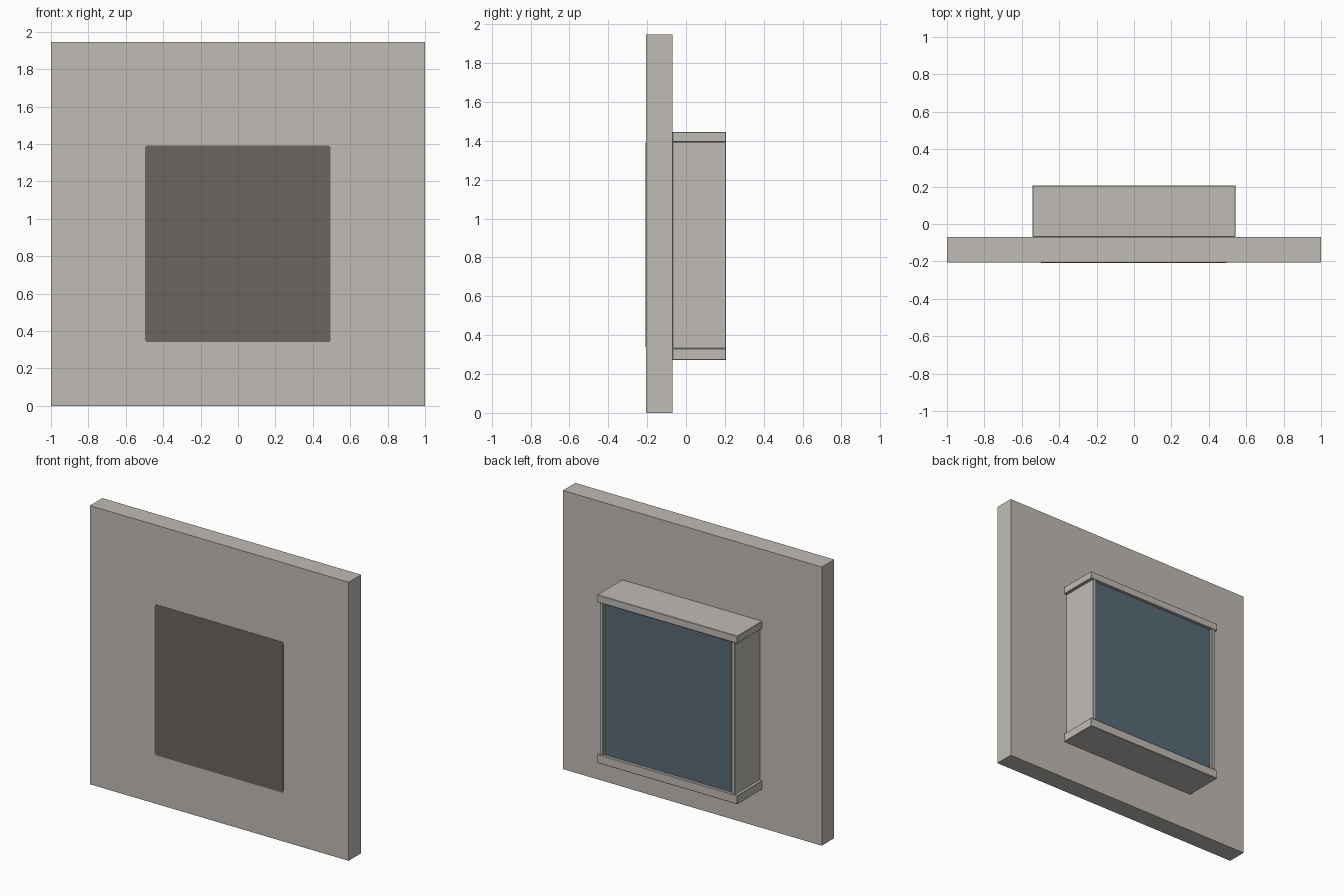
import bpy
import bmesh

if "Cube" in bpy.data.objects:
    bpy.data.objects.remove(bpy.data.objects["Cube"], do_unlink=True)


def material(name, rgb):
    m = bpy.data.materials.new(name)
    m.use_nodes = True
    col = (*rgb, 1.0)
    m.diffuse_color = col
    m.node_tree.nodes["Principled BSDF"].inputs["Base Color"].default_value = col
    return m


STONE = material("warm grey stone", (0.527, 0.503, 0.468))
DARK = material("dark brown grey", (0.147, 0.130, 0.112))
GLASS = material("blue grey glass", (0.100, 0.147, 0.178))


def box(name, x, y, z, mat, bevel=0.0, corners=0.0):
    """Box from (min, max) ranges; corners rounds only the edges running along y."""
    bm = bmesh.new()
    bmesh.ops.create_cube(bm, size=1.0)
    for v in bm.verts:
        for i, (lo, hi) in enumerate((x, y, z)):
            v.co[i] = hi if v.co[i] > 0 else lo
    if corners:
        edges = [e for e in bm.edges
                 if abs(e.verts[0].co.y - e.verts[1].co.y) > 1e-5]
        bmesh.ops.bevel(bm, geom=edges, offset=corners, segments=3,
                        profile=0.5, affect='EDGES')
    mesh = bpy.data.meshes.new(name)
    bm.to_mesh(mesh)
    bm.free()
    mesh.materials.append(mat)
    ob = bpy.data.objects.new(name, mesh)
    bpy.context.collection.objects.link(ob)
    if bevel:
        mod = ob.modifiers.new("soft edge", 'BEVEL')
        mod.width = bevel
        mod.segments = 1
    return ob


FRONT, WALL_BACK, BACK = -0.207, -0.07, 0.207

# Wall slab and the dark panel on its front
box("wall_slab", (-1, 1), (FRONT, WALL_BACK), (0, 1.946), STONE)
box("front_panel", (-0.497, 0.495), (FRONT - 0.002, FRONT + 0.004),
    (0.34, 1.392), DARK, corners=0.015)

# Projecting window box: head, sill and two cheeks
box("window_head", (-0.542, 0.542), (WALL_BACK, BACK), (1.394, 1.446), STONE, 0.003)
box("window_sill", (-0.542, 0.542), (WALL_BACK, BACK), (0.271, 0.333), STONE, 0.003)
for name, side in (("left_cheek", 1), ("right_cheek", -1)):
    box(name, tuple(sorted((side * 0.496, side * 0.523))), (WALL_BACK, BACK),
        (0.332, 1.395), STONE, 0.003)

# Glass pane set slightly inside the frame
box("glass_pane", (-0.5, 0.5), (BACK - 0.04, BACK - 0.02), (0.33, 1.397), GLASS)
